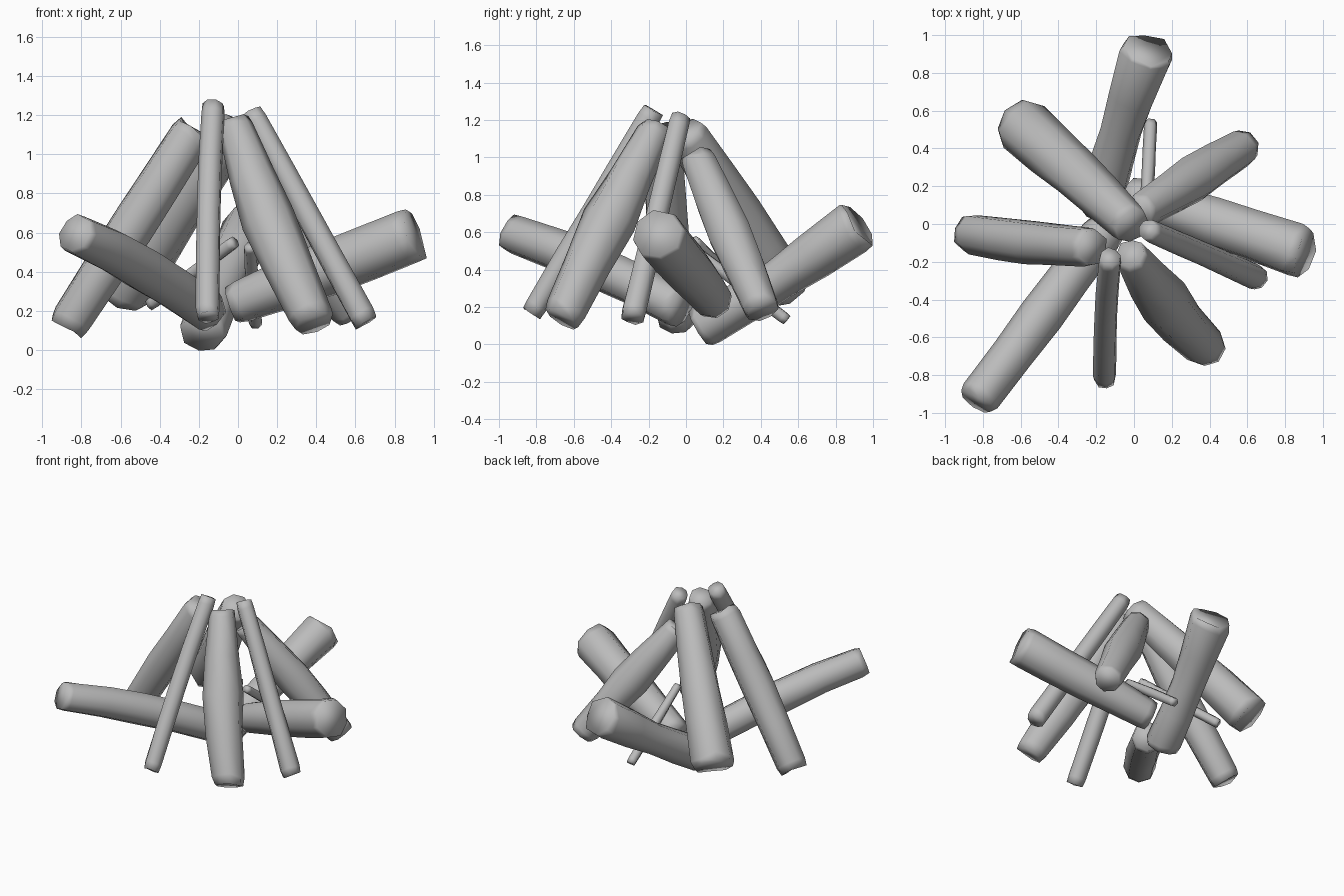
import bpy, bmesh, math, random
from mathutils import Vector

random.seed(4)
cube = bpy.data.objects.get("Cube")
if cube:
    bpy.data.objects.remove(cube)

grey = bpy.data.materials.new("plain grey")
grey.use_nodes = True
tone = (0.5, 0.5, 0.5, 1)
grey.diffuse_color = tone
grey.node_tree.nodes["Principled BSDF"].inputs["Base Color"].default_value = tone


def bezier(a, m, b, t):
    """Quadratic path that passes through m halfway."""
    c = 2 * m - (a + b) / 2
    return a * (1 - t) ** 2 + c * 2 * t * (1 - t) + b * t * t


def log(name, foot, tip, radii, bow=(0, 0, 0), sides=8):
    """A bowed tapering log; radii are given at foot, middle and tip."""
    a, b = Vector(foot), Vector(tip)
    m = (a + b) / 2 + Vector(bow)
    axis = (b - a).normalized()
    u = axis.cross(Vector((0, 0, 1))).normalized()
    v = u.cross(axis)
    bm = bmesh.new()
    rings = []
    spin = random.random()
    for t in (0, 0.04, 0.28, 0.5, 0.72, 0.96, 1):
        centre = bezier(a, m, b, t)
        low, mid, high = radii
        r = low + (mid - low) * t * 2 if t < 0.5 else mid + (high - mid) * (t * 2 - 1)
        if t in (0, 1):
            r *= 0.92
        ring = []
        for i in range(sides):
            ang = math.tau * (i + spin) / sides
            k = r * random.uniform(0.98, 1.06)
            chip = axis * random.uniform(-0.12, 0.12) * r
            ring.append(bm.verts.new(centre + (u * math.cos(ang) + v * math.sin(ang)) * k + chip))
        rings.append(ring)
    for p, q in zip(rings, rings[1:]):
        for i in range(sides):
            j = (i + 1) % sides
            bm.faces.new((p[i], p[j], q[j], q[i]))
    for ring in (rings[0], rings[-1]):
        bm.faces.new(ring)
    bmesh.ops.recalc_face_normals(bm, faces=bm.faces)
    for face in bm.faces:
        face.smooth = True
    mesh = bpy.data.meshes.new(name)
    bm.to_mesh(mesh)
    bm.free()
    mesh.materials.append(grey)
    bpy.context.collection.objects.link(bpy.data.objects.new(name, mesh))


# Logs leaning in to the peak
log("right_log", (-0.875, -0.05, 0.115), (-0.22, -0.125, 1.13), (0.105, 0.117, 0.105), (0, -0.01, 0))
log("back_right_log", (-0.605, 0.53, 0.285), (-0.01, -0.01, 1.14), (0.15, 0.13, 0.105), (0, 0.005, 0))
log("back_left_log", (0.585, 0.41, 0.18), (0.02, 0.06, 1.0), (0.095, 0.125, 0.09))
log("front_left_log", (0.39, -0.665, 0.14), (-0.02, -0.155, 1.165), (0.108, 0.14, 0.085), (-0.025, -0.005, 0.005))

# Logs lying low with a raised outer end
log("low_back_log", (-0.185, 0.075, 0.085), (0.075, 0.925, 0.64), (0.12, 0.11, 0.145), (-0.015, 0, -0.01))
log("low_front_log", (-0.15, -0.03, 0.195), (-0.835, -0.94, 0.595), (0.11, 0.115, 0.105), (0, 0, 0.025))
log("low_left_log", (-0.02, 0.15, 0.235), (0.9, -0.155, 0.59), (0.105, 0.135, 0.142), (0, 0.01, -0.005))

# Thin poles and twigs
log("front_pole", (-0.155, -0.825, 0.165), (-0.125, -0.175, 1.25), (0.06, 0.062, 0.06), (-0.01, 0, 0))
log("left_pole", (0.655, -0.285, 0.14), (0.07, -0.03, 1.215), (0.068, 0.062, 0.058))
log("back_twig", (0.09, 0.54, 0.13), (0.06, 0.01, 0.53), (0.034, 0.035, 0.03), sides=6)
log("inner_twig", (-0.45, 0.375, 0.23), (-0.02, 0.04, 0.55), (0.034, 0.035, 0.035), sides=6)
